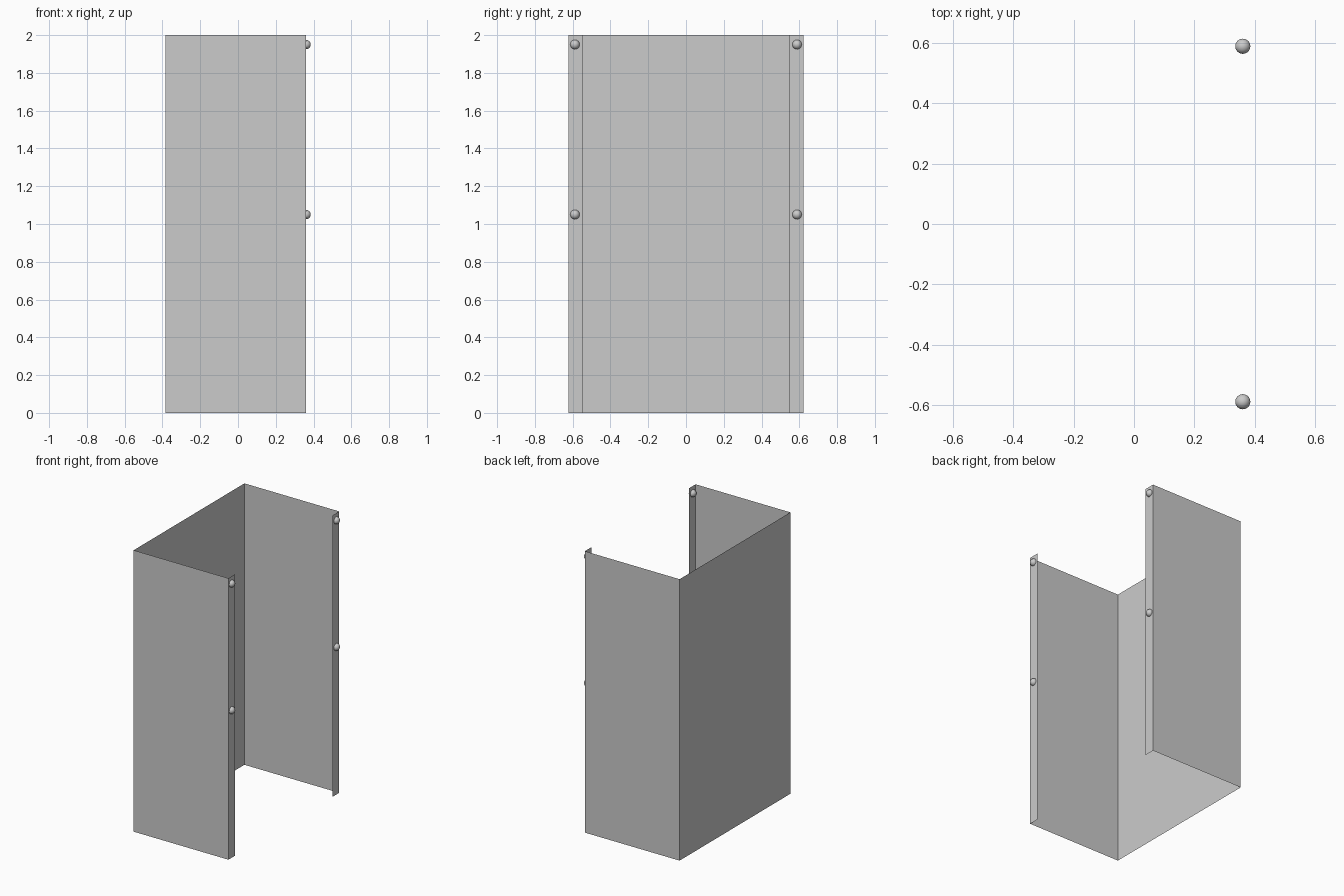
import bpy
import bmesh

if "Cube" in bpy.data.objects:
    bpy.data.objects.remove(bpy.data.objects["Cube"])

HEIGHT = 2.0
BACK_X, FRONT_X = -0.385, 0.36
SIDE_Y, LIP_Y = 0.622, 0.547
KNOB_Y, KNOB_R = 0.588, 0.025

# Folded sheet: lip, side, back, side, lip, extruded upwards from one open profile
profile = [(FRONT_X, -LIP_Y), (FRONT_X, -SIDE_Y), (BACK_X, -SIDE_Y),
           (BACK_X, SIDE_Y), (FRONT_X, SIDE_Y), (FRONT_X, LIP_Y)]
bm = bmesh.new()
verts = [bm.verts.new((x, y, 0)) for x, y in profile]
edges = [bm.edges.new(pair) for pair in zip(verts, verts[1:])]
top = bmesh.ops.extrude_edge_only(bm, edges=edges)["geom"]
bmesh.ops.translate(bm, vec=(0, 0, HEIGHT),
                    verts=[g for g in top if isinstance(g, bmesh.types.BMVert)])
bmesh.ops.recalc_face_normals(bm, faces=bm.faces)
# Make the back panel face outwards
if any(f.normal.x > 0.5 and f.calc_center_median().x < 0 for f in bm.faces):
    bmesh.ops.reverse_faces(bm, faces=bm.faces)
mesh = bpy.data.meshes.new("folded_panel")
bm.to_mesh(mesh)
bm.free()
bpy.context.collection.objects.link(bpy.data.objects.new("folded_panel", mesh))

# Round knobs on both front lips
for side, y in (("right", -KNOB_Y), ("left", KNOB_Y)):
    for level, z in (("middle", 1.05), ("top", 1.95)):
        bpy.ops.mesh.primitive_uv_sphere_add(segments=24, ring_count=12, radius=KNOB_R,
                                             location=(FRONT_X, y, z))
        bpy.context.object.name = f"{level}_{side}_knob"
        bpy.ops.object.shade_smooth()
